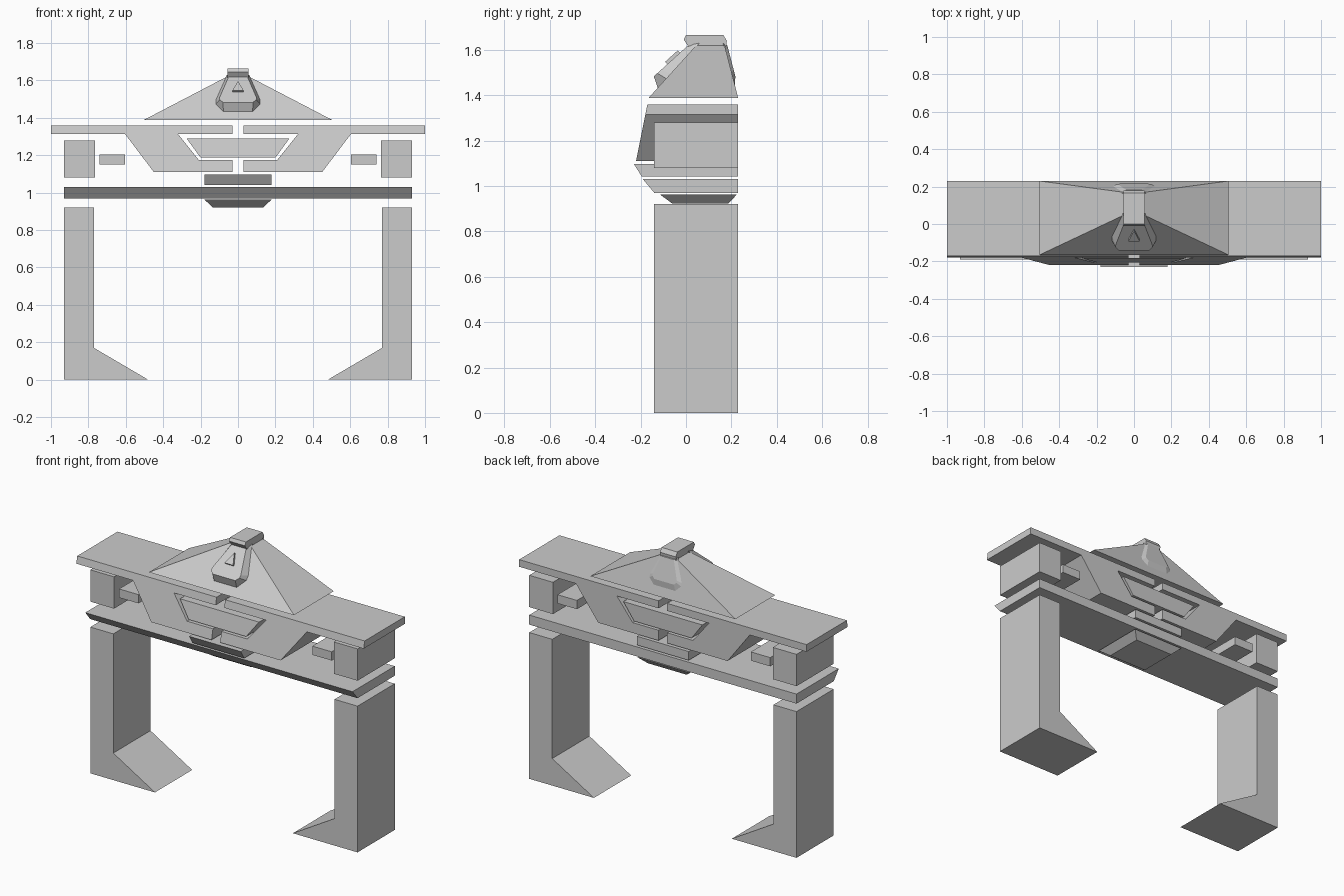
import bpy
import bmesh

cube = bpy.data.objects.get("Cube")
if cube:
    bpy.data.objects.remove(cube, do_unlink=True)

stone = bpy.data.materials.new("plain grey")
stone.use_nodes = True
GREY = (0.6, 0.6, 0.6, 1)
stone.diffuse_color = GREY
stone.node_tree.nodes["Principled BSDF"].inputs["Base Color"].default_value = GREY

BACK = 0.23


def loft(name, first, second):
    """Closed solid between two loops with equal point counts."""
    bm = bmesh.new()
    a = [bm.verts.new(p) for p in first]
    b = [bm.verts.new(p) for p in second]
    bm.faces.new(a)
    bm.faces.new(b)
    for i in range(len(a)):
        j = (i + 1) % len(a)
        bm.faces.new((a[i], a[j], b[j], b[i]))
    bmesh.ops.recalc_face_normals(bm, faces=bm.faces)
    mesh = bpy.data.meshes.new(name)
    bm.to_mesh(mesh)
    bm.free()
    mesh.materials.append(stone)
    obj = bpy.data.objects.new(name, mesh)
    bpy.context.collection.objects.link(obj)
    return obj


def extrude_y(name, profile, front, back=BACK, side=1):
    """Front-view profile pushed back; front is a function of height."""
    loft(name, [(side * x, front(z), z) for x, z in profile],
         [(side * x, back, z) for x, z in profile])


def extrude_x(name, profile, half):
    """Side-view profile spread evenly about the centre."""
    loft(name, [(-half, y, z) for y, z in profile],
         [(half, y, z) for y, z in profile])


def rectangle(x0, x1, z0, z1):
    return [(x0, z0), (x1, z0), (x1, z1), (x0, z1)]


def level(half, y0, y1, z):
    return [(-half, y0, z), (half, y0, z), (half, y1, z), (-half, y1, z)]


def mirrored(half):
    return half + [(-x, z) for x, z in reversed(half)]


def flat(z):
    return -0.14


def sloped(z):
    return -0.17 - (1.36 - z) * 0.2


# Mirrored legs, end blocks, small blocks and winged panels
leg = [(0.93, 0), (0.93, 0.92), (0.77, 0.92), (0.77, 0.17), (0.48, 0)]
wing = [(0.03, 1.36), (1, 1.36), (1, 1.315), (0.605, 1.315), (0.45, 1.11),
        (0.03, 1.11), (0.03, 1.175), (0.21, 1.175), (0.32, 1.313), (0.03, 1.313)]
for word, side in (("left", 1), ("right", -1)):
    extrude_y(word + "_leg", leg, flat, side=side)
    extrude_y(word + "_end_block", rectangle(0.765, 0.93, 1.08, 1.28), flat, side=side)
    extrude_y(word + "_small_block", rectangle(0.605, 0.74, 1.15, 1.205),
              lambda z: -0.125, 0.22, side)
    extrude_y(word + "_wing_panel", wing, sloped, side=side)

# Central plaque between the wings
extrude_y("centre_plaque", mirrored([(0.275, 1.29), (0.2, 1.187)]), sloped)

# Cross beam, block above it and tapered block below it
extrude_x("cross_beam", [(-0.19, 1.03), (BACK, 1.03), (BACK, 0.97), (-0.14, 0.97)], 0.93)
extrude_x("upper_block", [(-0.23, 1.097), (BACK, 1.097), (BACK, 1.042), (-0.195, 1.042)], 0.18)
loft("lower_block", level(0.18, -0.115, 0.225, 0.963), level(0.135, -0.06, 0.185, 0.922))

# Hipped roof and its ridge cap
loft("roof", level(0.505, -0.165, BACK, 1.388), level(0.06, 0.045, 0.17, 1.62))
extrude_x("ridge_cap", [(-0.01, 1.645), (0, 1.665), (0.165, 1.665), (0.18, 1.64),
                        (0.175, 1.6), (0.02, 1.6), (0.01, 1.615)], 0.055)


# Bevelled shields on both roof slopes
def roof_front(z):
    return 0.05 - (1.62 - z) * 0.913


def roof_back(z):
    return 0.165 + (1.62 - z) * 0.26


def shield_face(z):
    return 0.01 - (1.62 - z) * 1.11


outer = mirrored([(0.06, 1.63), (0.12, 1.495), (0.12, 1.472), (0.078, 1.43)])
inner = mirrored([(0.05, 1.62), (0.098, 1.51), (0.098, 1.497), (0.08, 1.483)])
loft("front_shield", [(x, roof_front(z), z) for x, z in outer],
     [(x, shield_face(z), z) for x, z in inner])
loft("back_shield", [(x, roof_back(z), z) for x, z in outer],
     [(x * 0.85, roof_back(z) + 0.017, z) for x, z in inner])

# Small raised triangle on the front shield
triangle = [(0, 1.585), (0.03, 1.535), (-0.03, 1.535)]
loft("shield_triangle", [(x, shield_face(z) + 0.005, z) for x, z in triangle],
     [(x, shield_face(z) - 0.008, z + 0.012) for x, z in triangle])
